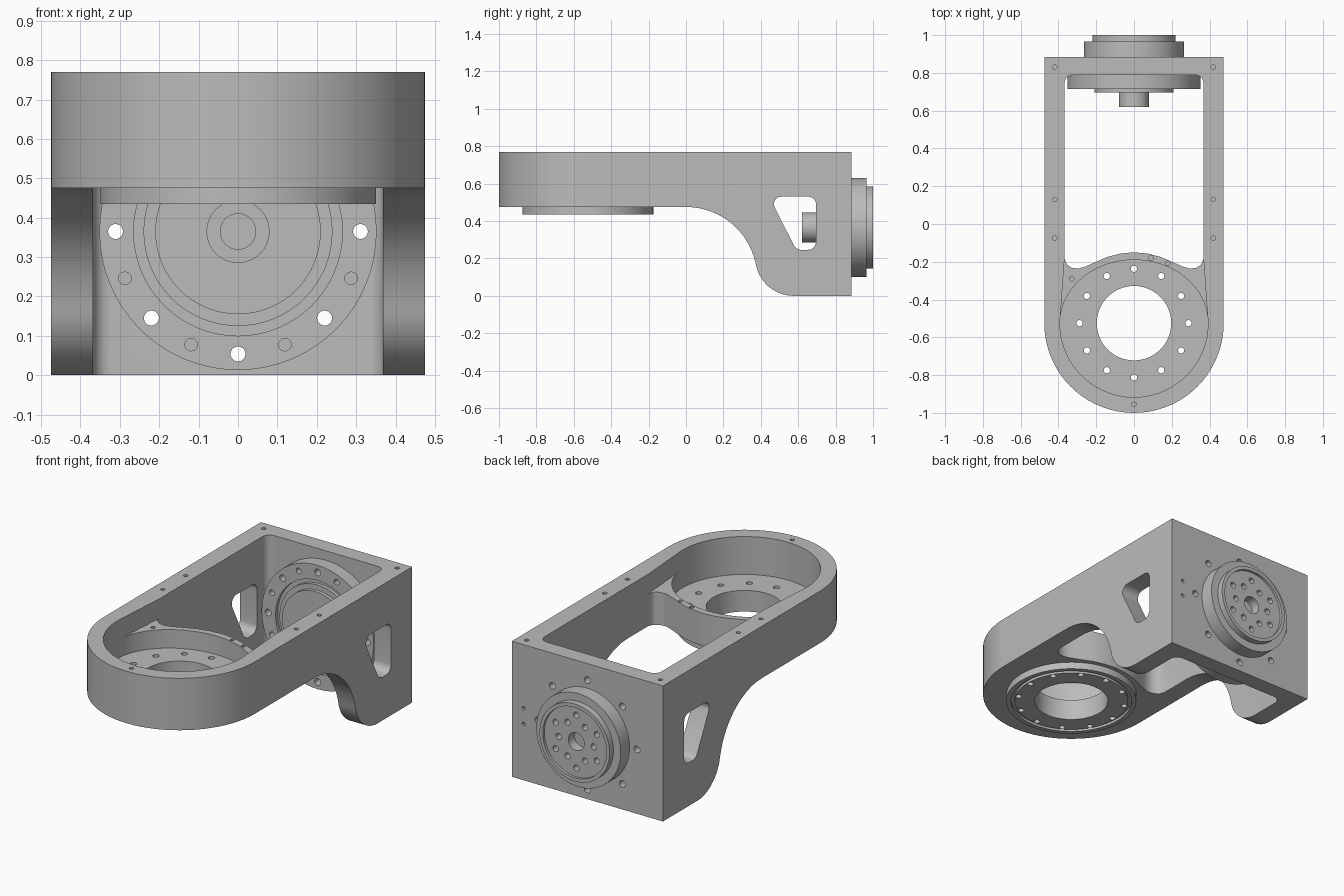
import bpy, bmesh
from math import sin, cos, pi, radians

if "Cube" in bpy.data.objects:
    bpy.data.objects.remove(bpy.data.objects["Cube"], do_unlink=True)

grey = bpy.data.materials.new("machined_grey")
grey.use_nodes = True
GREY = (0.5, 0.5, 0.5, 1)
grey.diffuse_color = GREY
grey.node_tree.nodes["Principled BSDF"].inputs["Base Color"].default_value = GREY

MAP = {"X": lambda u, v, h: (h, u, v),
       "Y": lambda u, v, h: (u, h, v),
       "Z": lambda u, v, h: (u, v, h)}


def finish(name, bm):
    bmesh.ops.recalc_face_normals(bm, faces=bm.faces)
    mesh = bpy.data.meshes.new(name)
    bm.to_mesh(mesh)
    bm.free()
    mesh.materials.append(grey)
    ob = bpy.data.objects.new(name, mesh)
    bpy.context.collection.objects.link(ob)
    return ob


def prisms(name, outlines, lo, hi, axis):
    """Extrude one or more separate outlines along an axis."""
    bm = bmesh.new()
    for pts in outlines:
        a = [bm.verts.new(MAP[axis](u, v, lo)) for u, v in pts]
        b = [bm.verts.new(MAP[axis](u, v, hi)) for u, v in pts]
        bm.faces.new(a)
        bm.faces.new(b)
        for i in range(len(a)):
            j = (i + 1) % len(a)
            bm.faces.new((a[i], a[j], b[j], b[i]))
    return finish(name, bm)


def lathe(name, profile, axis, centre, closed=False):
    """Spin a (radius, height) profile about an axis."""
    bm = bmesh.new()
    vs = [bm.verts.new((r, 0, h)) for r, h in profile]
    es = [bm.edges.new(p) for p in zip(vs, vs[1:])]
    if closed:
        es.append(bm.edges.new((vs[-1], vs[0])))
    bmesh.ops.spin(bm, geom=vs + es, cent=(0, 0, 0), axis=(0, 0, 1),
                   angle=2 * pi, steps=64, use_merge=True)
    bmesh.ops.remove_doubles(bm, verts=bm.verts, dist=1e-5)
    for v in bm.verts:
        v.co = MAP[axis](v.co.x + centre[0], v.co.y + centre[1], v.co.z)
    return finish(name, bm)


def arc(cx, cy, r, a0, a1, n, ry=None):
    ry = ry or r
    angles = [radians(a0 + (a1 - a0) * i / n) for i in range(n + 1)]
    return [(cx + r * cos(a), cy + ry * sin(a)) for a in angles]


def circle(cx, cy, r, n=20):
    return arc(cx, cy, r, 0, 360, n)[:-1]


def bolt_circle(cx, cy, radius, r, count, start=0):
    spots = [radians(start + 360 * i / count) for i in range(count)]
    return [circle(cx + radius * cos(a), cy + radius * sin(a), r) for a in spots]


def boolean(targets, cutter, op="DIFFERENCE"):
    cutter.hide_render = True
    for ob in targets:
        mod = ob.modifiers.new("cut", "BOOLEAN")
        mod.operation, mod.solver, mod.object = op, "EXACT", cutter
        bpy.context.view_layer.objects.active = ob
        bpy.ops.object.modifier_apply(modifier=mod.name)
    bpy.data.objects.remove(cutter, do_unlink=True)


RING_Y = -0.525       # centre of the horizontal ring
AXLE_Z = 0.365        # centre height of the rear flange

# Housing: rounded plan trimmed by the side silhouette
housing = prisms("housing", [arc(0, RING_Y, 0.475, 180, 360, 36)
                             + [(0.475, 0.885), (-0.475, 0.885)]], 0, 0.77, "Z")
side = [(-1.1, 0.9), (-1.1, 0.475)]
side += arc(0, 0.095, 0.38, 90, 18, 14)
side += arc(0.575, 0.205, 0.205, 188, 270, 12)
side += [(1, 0), (1, 0.9)]
boolean([housing], prisms("side_cutter", [side], -0.6, 0.6, "X"), "INTERSECT")

# Open bay between the arms
half = [(0.07, -0.156), (0.14, -0.174), (0.2, -0.2), (0.26, -0.226),
        (0.295, -0.236), (0.33, -0.232), (0.355, -0.215), (0.368, -0.185)]
bay = [(-x, y) for x, y in reversed(half)] + [(0, -0.15)] + half
bay += arc(0.323, 0.745, 0.045, 0, 90, 6) + arc(-0.323, 0.745, 0.045, 90, 180, 6)
boolean([housing], prisms("bay_cutter", [bay], -0.1, 1, "Z"))

# Upper recess over the ring, then the deeper ring pocket
front_arc = arc(0, RING_Y, 0.392, 180, 360, 36)
recess = front_arc + [(0.368, -0.185), (0.3, -0.1), (-0.3, -0.1), (-0.368, -0.185)]
boolean([housing], prisms("recess_cutter", [recess], 0.66, 1, "Z"))
pocket = front_arc + arc(0, RING_Y, 0.392, 0, 180, 36, 0.335)[1:-1]
boolean([housing], prisms("pocket_cutter", [pocket], 0.555, 0.9, "Z"))

# Side windows in both arms
window = arc(0.655, 0.49, 0.04, 0, 90, 6) + arc(0.51, 0.49, 0.04, 90, 205, 8)
window += arc(0.62, 0.295, 0.05, 212, 275, 6) + arc(0.65, 0.29, 0.045, 285, 360, 6)
boolean([housing], prisms("window_cutter", [window], -0.6, 0.6, "X"))

# Lower ring with a shallow groove
lower_ring = lathe("lower_ring", [(0.18, 0.48), (0.18, 0.435), (0.305, 0.435),
                                  (0.305, 0.45), (0.325, 0.45), (0.325, 0.435),
                                  (0.35, 0.435), (0.35, 0.48)],
                   "Z", (0, RING_Y), closed=True)
ring_holes = [circle(0, RING_Y, 0.197, 64)]
ring_holes += bolt_circle(0, RING_Y, 0.288, 0.0165, 12)
boolean([housing, lower_ring], prisms("ring_hole_cutter", ring_holes, 0.3, 0.6, "Z"))

# Inner flange with its hollow shaft
inner_flange = lathe("inner_flange", [
    (0, 0.66), (0.045, 0.66), (0.045, 0.62), (0.08, 0.62), (0.08, 0.695),
    (0.21, 0.695), (0.21, 0.715), (0.24, 0.715), (0.24, 0.735), (0.265, 0.735),
    (0.265, 0.715), (0.352, 0.715), (0.352, 0.8), (0, 0.8)], "Y", (0, AXLE_Z))
boolean([housing, inner_flange],
        prisms("through_cutter", bolt_circle(0, AXLE_Z, 0.311, 0.019, 8), 0.6, 1, "Y"))
boolean([inner_flange],
        prisms("blind_cutter", bolt_circle(0, AXLE_Z, 0.311, 0.016, 8, 22.5),
               0.6, 0.76, "Y"))

# Rear output boss with drilled face
rear_boss = lathe("rear_boss", [
    (0, 0.87), (0.265, 0.87), (0.265, 0.965), (0.22, 0.965), (0.22, 1),
    (0.2, 1), (0.2, 0.985), (0, 0.985)], "Y", (0, AXLE_Z))
face_holes = [circle(0, AXLE_Z, 0.05, 32)]
face_holes += bolt_circle(0, AXLE_Z, 0.15, 0.017, 6, 30)
face_holes += bolt_circle(0, AXLE_Z, 0.11, 0.017, 6)
boolean([rear_boss], prisms("face_hole_cutter", face_holes, 0.93, 1.1, "Y"))

# Small screw holes: top edge, ring land and rear wall
top_spots = [(s * 0.42, y) for s in (-1, 1) for y in (0.83, 0.13, -0.075)]
top_spots += [(0, -0.955)]
boolean([housing], prisms("top_screw_cutter",
                          [circle(x, y, 0.012, 12) for x, y in top_spots], 0.71, 0.9, "Z"))
land_spots = [(0.09, -0.18), (0.18, -0.208), (-0.33, -0.29)]
boolean([housing], prisms("land_screw_cutter",
                          [circle(x, y, 0.012, 12) for x, y in land_spots], 0.6, 0.75, "Z"))
boolean([housing], prisms("rear_screw_cutter",
                          [circle(0.4, z, 0.01, 12) for z in (0.32, 0.41)], 0.83, 1, "Y"))

# Smooth curved walls, keep machined edges sharp
for ob in (housing, lower_ring, inner_flange, rear_boss):
    bpy.ops.object.select_all(action="DESELECT")
    ob.select_set(True)
    bpy.context.view_layer.objects.active = ob
    bpy.ops.object.shade_smooth_by_angle(angle=radians(30))
